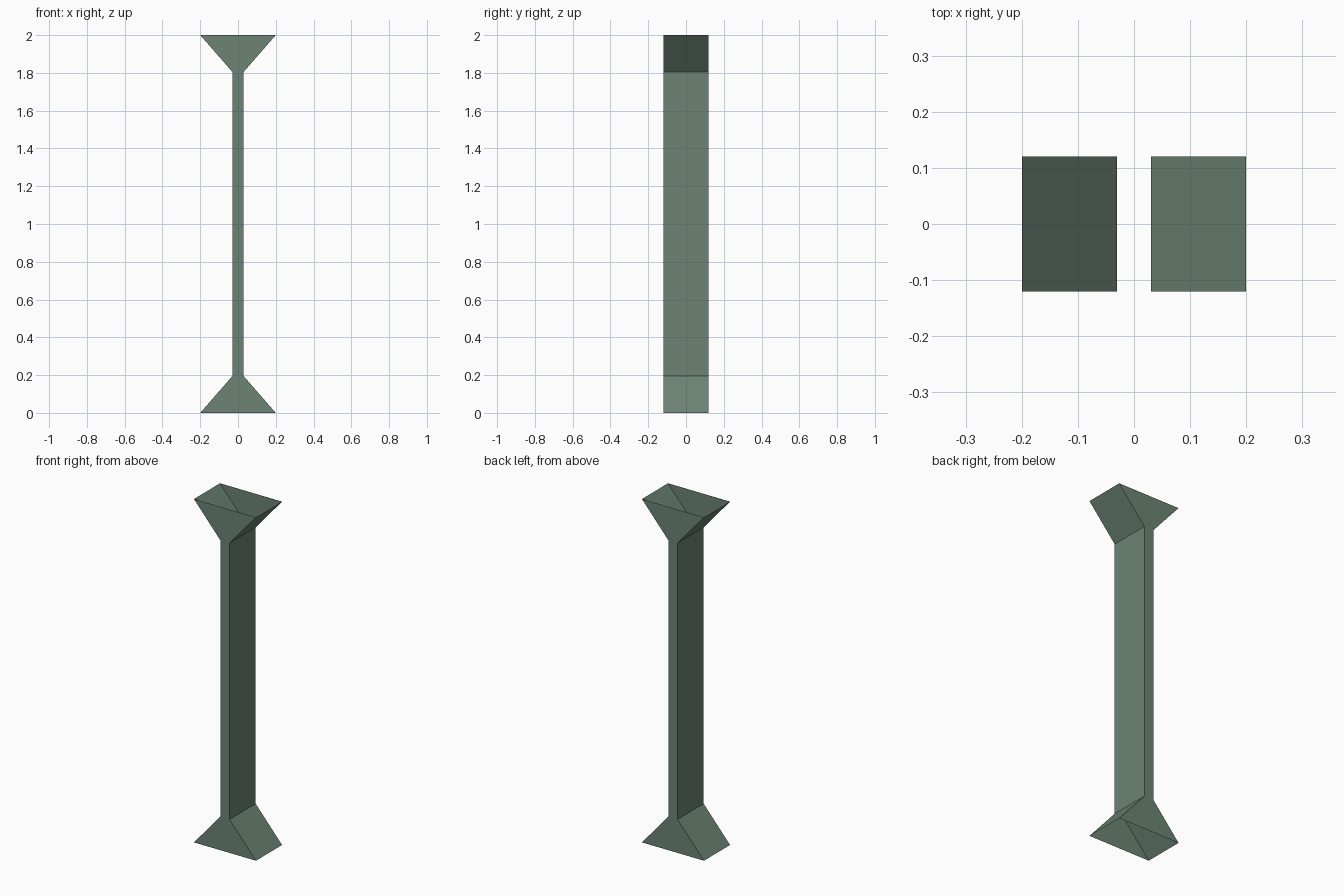
import bpy
import bmesh

cube = bpy.data.objects.get("Cube")
if cube:
    bpy.data.objects.remove(cube, do_unlink=True)

# One muted green for the whole model
green = bpy.data.materials.new("muted green")
green.use_nodes = True
colour = (0.15, 0.23, 0.175, 1)
green.diffuse_color = colour
green.node_tree.nodes["Principled BSDF"].inputs["Base Color"].default_value = colour

HALF_DEPTH = 0.12
FLARE, STEM = 0.20, 0.03


def open_tube(name, profile):
    """Rectangular tube, open at both ends, from (height, half width) pairs."""
    bm = bmesh.new()
    rings = [[bm.verts.new((sx * w, sy * HALF_DEPTH, z))
              for sx, sy in ((-1, -1), (1, -1), (1, 1), (-1, 1))]
             for z, w in profile]
    for low, high in zip(rings, rings[1:]):
        for i in range(4):
            j = (i + 1) % 4
            bm.faces.new((low[i], low[j], high[j], high[i]))
    mesh = bpy.data.meshes.new(name)
    bm.to_mesh(mesh)
    bm.free()
    mesh.materials.append(green)
    obj = bpy.data.objects.new(name, mesh)
    bpy.context.collection.objects.link(obj)


# Flared foot, narrow shaft and flared open head
open_tube("pillar", [(0, FLARE), (0.195, STEM), (1.805, STEM), (2, FLARE)])
